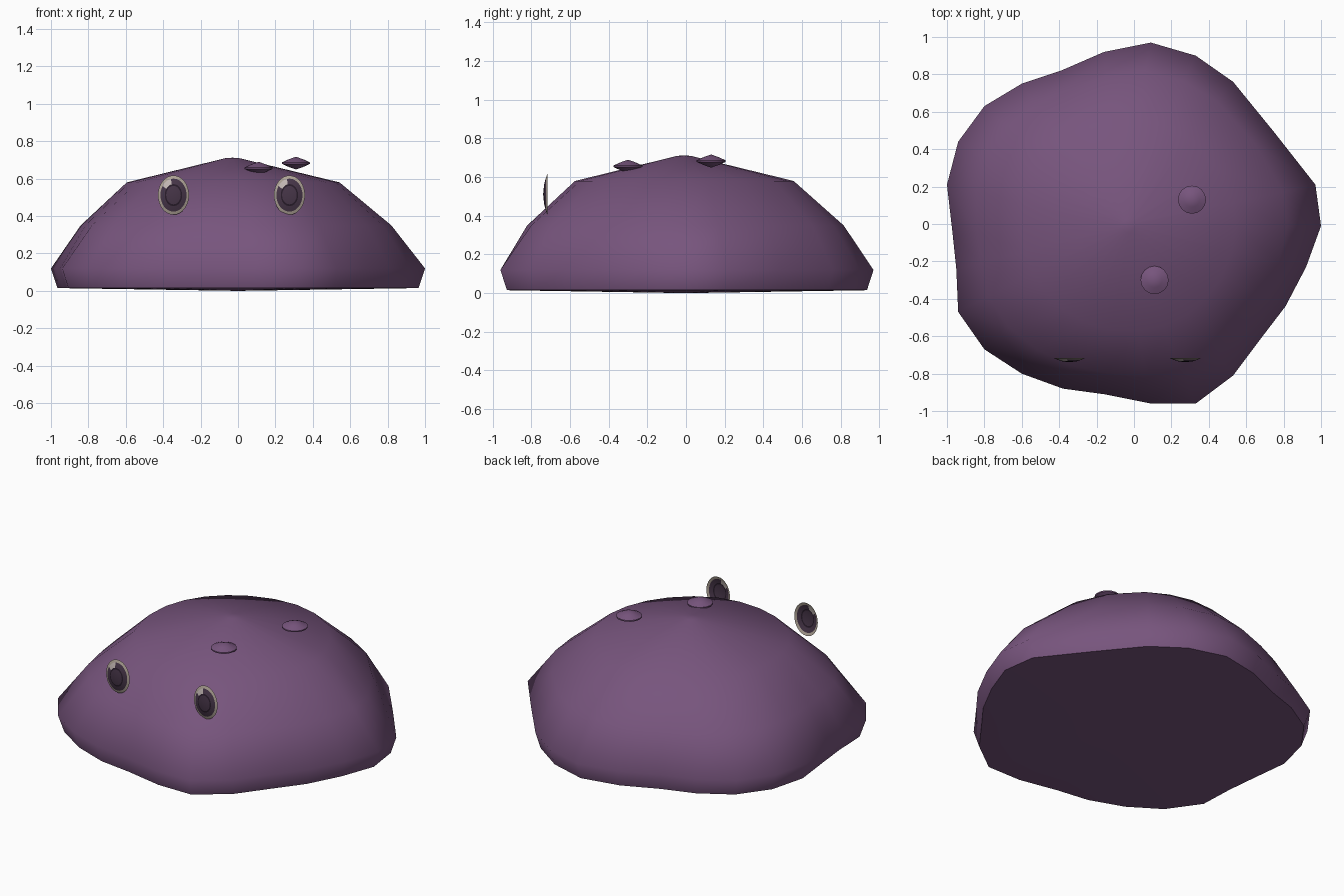
import bpy, bmesh, math

if "Cube" in bpy.data.objects:
    bpy.data.objects.remove(bpy.data.objects["Cube"])


def material(name, color):
    m = bpy.data.materials.new(name)
    m.diffuse_color = (*color, 1)
    m.use_nodes = True
    m.node_tree.nodes["Principled BSDF"].inputs["Base Color"].default_value = m.diffuse_color
    return m


PURPLE = material("purple_skin", (0.185, 0.09, 0.205))
CREAM = material("cream_rim", (0.42, 0.36, 0.30))
IRIS = material("dark_iris", (0.062, 0.036, 0.065))
PUPIL = material("pupil_line", (0.022, 0.012, 0.024))
GLINT = material("eye_glint", (0.55, 0.48, 0.46))


def make_object(name, bm, mats, angle):
    me = bpy.data.meshes.new(name)
    bm.to_mesh(me)
    bm.free()
    ob = bpy.data.objects.new(name, me)
    bpy.context.collection.objects.link(ob)
    for m in mats:
        me.materials.append(m)
    bpy.ops.object.select_all(action='DESELECT')
    ob.select_set(True)
    bpy.context.view_layer.objects.active = ob
    bpy.ops.object.shade_smooth_by_angle(angle=math.radians(angle))
    return ob


def bridge(bm, a, b):
    """Join two equal vertex loops with quads."""
    n = len(a)
    return [bm.faces.new((a[i], a[(i + 1) % n], b[(i + 1) % n], b[i])) for i in range(n)]


def fan(bm, ring, point):
    """Close a vertex loop with triangles to one point."""
    c = bm.verts.new(point)
    n = len(ring)
    return [bm.faces.new((ring[i], ring[(i + 1) % n], c)) for i in range(n)]


# Body: irregular outline that grows rounder towards the top
OUTLINE = [(1.0, -0.01), (0.97, 0.21), (0.75, 0.49), (0.53, 0.76), (0.33, 0.90),
           (0.09, 0.97), (-0.16, 0.92), (-0.39, 0.82), (-0.60, 0.75), (-0.80, 0.63),
           (-0.94, 0.44), (-1.0, 0.21), (-0.97, -0.05), (-0.95, -0.24), (-0.94, -0.47),
           (-0.80, -0.67), (-0.60, -0.80), (-0.38, -0.88), (-0.16, -0.91), (0.09, -0.96),
           (0.33, -0.96), (0.53, -0.81), (0.68, -0.61), (0.81, -0.44), (0.92, -0.23)]
# height, outline scale, circle radius, share of circle
LEVELS = [(0.015, 0.965, 0.95, 0.0), (0.12, 1.0, 1.0, 0.0), (0.35, 0.84, 0.83, 0.5),
          (0.58, 0.57, 0.57, 0.9), (0.71, 0.035, 0.035, 1.0)]
bm = bmesh.new()
rings = []
for z, scale, radius, mix in LEVELS:
    ring = []
    for x, y in OUTLINE:
        a = math.atan2(y, x)
        cx, cy = -0.03 + radius * math.cos(a), -0.01 + radius * math.sin(a)
        ring.append(bm.verts.new((x * scale * (1 - mix) + cx * mix,
                                  y * scale * (1 - mix) + cy * mix, z)))
    rings.append(ring)
for lo, hi in zip(rings, rings[1:]):
    bridge(bm, lo, hi)
fan(bm, rings[-1], (-0.03, -0.01, 0.712))
fan(bm, rings[0], (0, 0, 0))
bmesh.ops.recalc_face_normals(bm, faces=bm.faces)
make_object("body", bm, [PURPLE], 60)


# Bumps: small lens shapes above the back
def bump(name, x, y, z):
    bm = bmesh.new()
    loops = []
    for r, h in [(0.04, -0.02), (0.075, -0.004), (0.075, 0.004), (0.04, 0.02)]:
        loops.append([bm.verts.new((x + r * math.cos(t * math.tau / 16),
                                    y + r * math.sin(t * math.tau / 16), z + h))
                      for t in range(16)])
    for lo, hi in zip(loops, loops[1:]):
        bridge(bm, lo, hi)
    fan(bm, loops[0], (x, y, z - 0.034))
    fan(bm, loops[-1], (x, y, z + 0.034))
    bmesh.ops.recalc_face_normals(bm, faces=bm.faces)
    make_object(name, bm, [PURPLE], 50)


bump("back_bump", 0.31, 0.13, 0.683)
bump("front_bump", 0.11, -0.30, 0.656)


# Eyes: shallow open domes with coloured rings
def eye(name, x, z):
    bm = bmesh.new()
    n = 32
    loops = []
    for f in (1.0, 0.84, 0.56, 0.47):
        loops.append([bm.verts.new((x + 0.083 * f * math.cos(t * math.tau / n),
                                    -0.717 - 0.022 * (1 - f * f),
                                    z + 0.105 * f * math.sin(t * math.tau / n)))
                      for t in range(n)])
    for lo, hi, mat in zip(loops, loops[1:], (0, 1, 2)):
        for i, face in enumerate(bridge(bm, lo, hi)):
            glint = mat == 1 and 0.29 < (i + 0.5) / n < 0.42
            face.material_index = 3 if glint else mat
    for face in fan(bm, loops[-1], (x, -0.739, z)):
        face.material_index = 1
    make_object(name, bm, [CREAM, IRIS, PUPIL, GLINT], 50)


eye("left_eye", -0.345, 0.512)
eye("right_eye", 0.275, 0.512)
